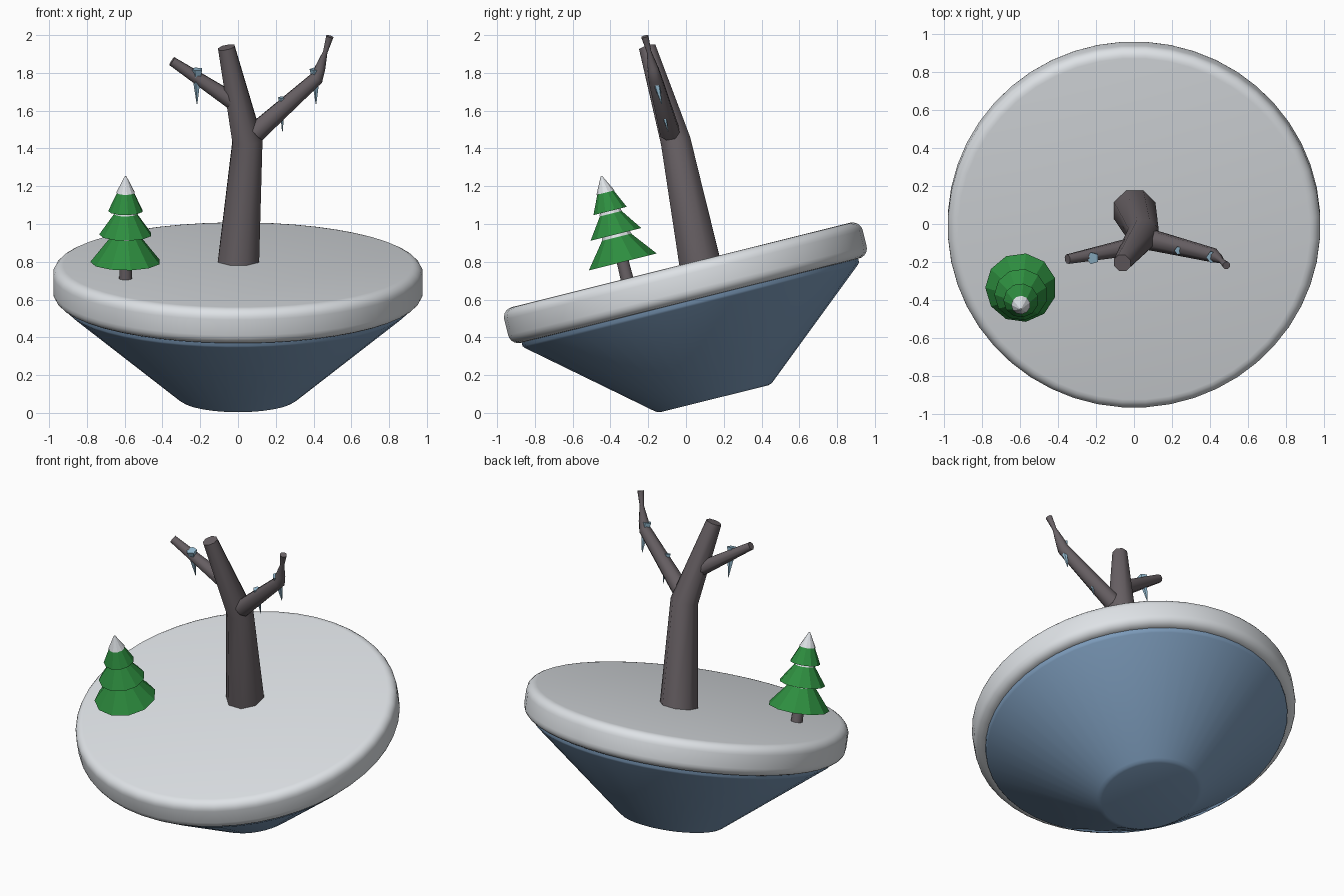
import bpy, bmesh, math
from mathutils import Matrix, Vector

if "Cube" in bpy.data.objects:
    bpy.data.objects.remove(bpy.data.objects["Cube"])


def material(name, rgb):
    m = bpy.data.materials.new(name)
    m.diffuse_color = (*rgb, 1)
    m.use_nodes = True
    m.node_tree.nodes["Principled BSDF"].inputs["Base Color"].default_value = m.diffuse_color
    return m


SNOW = material("snow", (0.73, 0.76, 0.79))
ICE_BLUE = material("ice blue", (0.20, 0.325, 0.49))
BARK = material("bark", (0.14, 0.12, 0.13))
GREEN = material("pine green", (0.027, 0.27, 0.05))
ICICLE = material("icicle blue", (0.30, 0.50, 0.64))

# The whole island leans 14 degrees towards the front
TILT = Matrix.Translation((0, 0.15, 0.075)) @ Matrix.Rotation(math.radians(14), 4, 'X')


def skin_rings(name, rings, mat, smooth):
    """Join equal-sized rings of points into a closed, capped body."""
    bm = bmesh.new()
    loops = [[bm.verts.new(p) for p in ring] for ring in rings]
    n = len(loops[0])
    for a, b in zip(loops, loops[1:]):
        for i in range(n):
            j = (i + 1) % n
            bm.faces.new((a[i], a[j], b[j], b[i]))
    bm.faces.new(loops[0][::-1])
    bm.faces.new(loops[-1])
    bmesh.ops.recalc_face_normals(bm, faces=bm.faces)
    mesh = bpy.data.meshes.new(name)
    bm.to_mesh(mesh)
    bm.free()
    mesh.materials.append(mat)
    ob = bpy.data.objects.new(name, mesh)
    bpy.context.collection.objects.link(ob)
    if smooth:
        bpy.ops.object.select_all(action='DESELECT')
        ob.select_set(True)
        bpy.context.view_layer.objects.active = ob
        bpy.ops.object.shade_smooth_by_angle(angle=math.radians(smooth))
    return ob


def circle(r, n):
    return [Vector((r * math.cos(math.tau * (i + 0.5) / n),
                    r * math.sin(math.tau * (i + 0.5) / n), 0)) for i in range(n)]


def lathe(name, profile, sides, mat, at=(0, 0), smooth=0):
    """Spin (radius, height) points about the leaning axis."""
    rings = [[TILT @ (p + Vector((*at, h))) for p in circle(r, sides)] for r, h in profile]
    return skin_rings(name, rings, mat, smooth)


def limb(name, points, sides, mat, smooth=0):
    """Sweep a tapering tube through (x, y, z, radius) points."""
    pos = [Vector(p[:3]) for p in points]
    rings = []
    for i, p in enumerate(points):
        d = pos[min(i + 1, len(pos) - 1)] - pos[max(i - 1, 0)]
        turn = Vector((0, 0, 1)).rotation_difference(d.normalized())
        rings.append([pos[i] + turn @ c for c in circle(p[3], sides)])
    return skin_rings(name, rings, mat, smooth)


# Floating island: ice cone below, rounded snow slab above
lathe("ice_base", [(0.295, 0), (0.31, 0.004), (0.325, 0.014), (0.912, 0.505),
                   (0.92, 0.516), (0.92, 0.56)], 48, ICE_BLUE, smooth=40)
B, LOW, TOP, R = 0.055, 0.535, 0.73, 0.98
arc = [math.radians(a) for a in range(0, 91, 18)]
slab = [(R - B + B * math.sin(a), LOW + B - B * math.cos(a)) for a in arc]
slab += [(R - B + B * math.cos(a), TOP - B + B * math.sin(a)) for a in arc]
lathe("snow_slab", slab, 48, SNOW, smooth=40)

# Bare tree
limb("bare_trunk", [(0, 0.08, 0.76, 0.12), (0.05, -0.055, 1.44, 0.086),
                    (-0.062, -0.205, 1.935, 0.048)], 8, BARK, 50)
limb("right_branch", [(0.095, -0.085, 1.485, 0.056), (0.42, -0.165, 1.775, 0.038),
                      (0.435, -0.175, 1.825, 0.03), (0.462, -0.195, 1.91, 0.013),
                      (0.486, -0.218, 1.993, 0.021)], 8, BARK, 50)
limb("left_branch", [(0.01, -0.115, 1.625, 0.05), (-0.35, -0.185, 1.862, 0.026)], 8, BARK, 50)

# Icicles, hanging along the leaning axis
for label, x, y, top, tip, r in (("left", -0.217, -0.18, 1.82, 1.635, 0.034),
                                 ("right", 0.413, -0.175, 1.82, 1.635, 0.034),
                                 ("middle", 0.235, -0.14, 1.67, 1.49, 0.023)):
    lean = 0.25 * (top - tip)
    limb(label + "_icicle", [(x, y, top, r), (x, y + lean * 0.2, top - 0.035, r * 0.75),
                             (x, y + lean, tip, 0.002)], 5, ICICLE)

# Pine tree: trunk, three tiers with snow between, snowy tip
SPOT = (-0.595, -0.295)
lathe("pine_trunk", [(0.037, 0.71), (0.034, 0.86)], 8, BARK, SPOT, 50)
tiers = [("lower", 0.187, 0.82, 0.08, 0.955), ("middle", 0.14, 0.97, 0.06, 1.083),
         ("upper", 0.092, 1.098, 0.042, 1.205)]
for label, r0, h0, r1, h1 in tiers:
    lathe(label + "_pine_tier", [(r0, h0), (r1, h1)], 11, GREEN, SPOT)
    if label != "upper":
        lathe(label + "_tier_snow", [(r1 + 0.002, h1), (r1 - 0.004, h1 + 0.016)], 11, SNOW, SPOT)
lathe("pine_snow_tip", [(0.05, 1.198), (0.004, 1.288)], 11, SNOW, SPOT)
